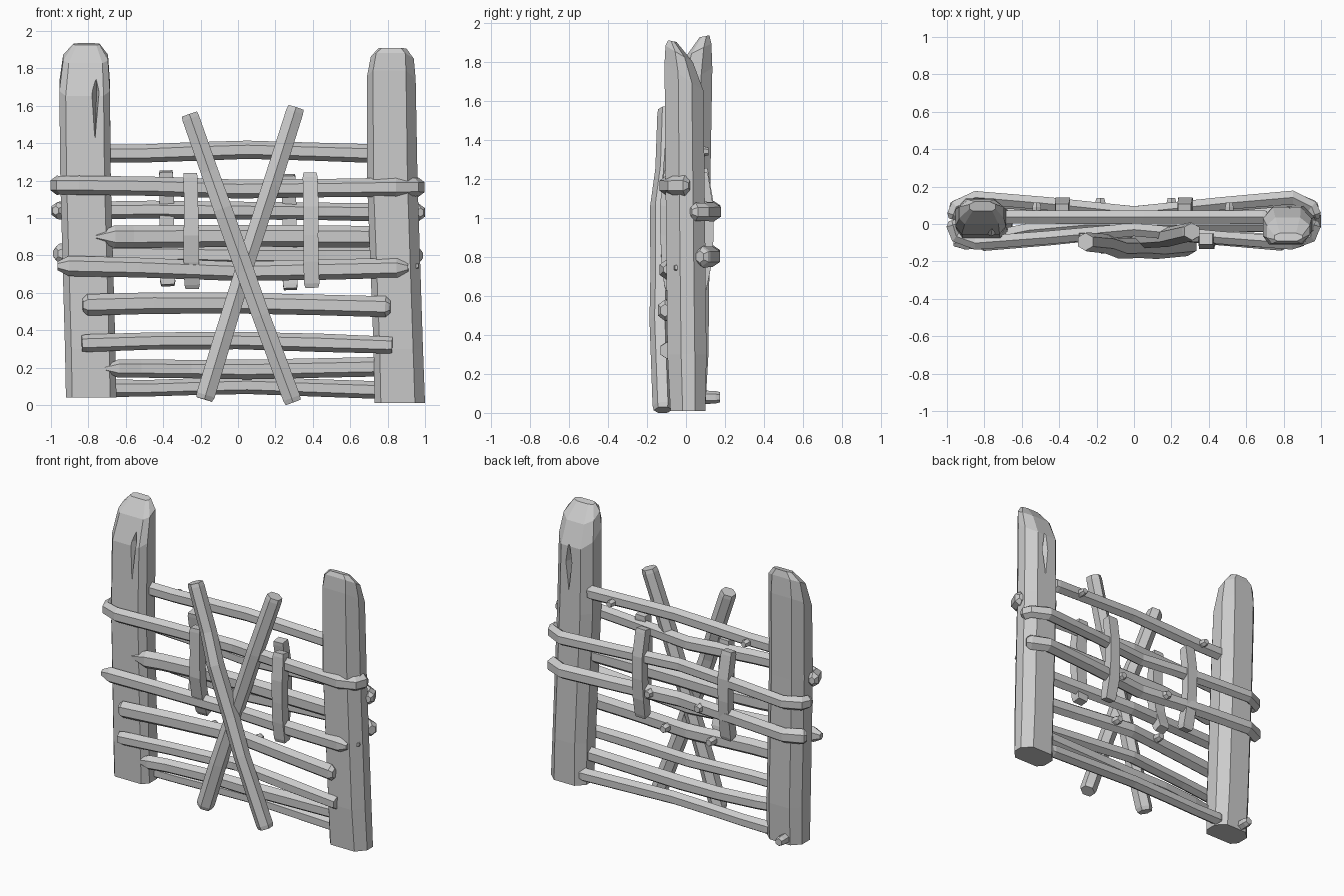
import bpy, bmesh, math, random
from mathutils import Vector

random.seed(4)
cube = bpy.data.objects.get("Cube")
if cube:
    bpy.data.objects.remove(cube)

wood = bpy.data.materials.new("weathered_grey")
wood.use_nodes = True
GREY = (0.6, 0.6, 0.6, 1)
wood.diffuse_color = GREY
wood.node_tree.nodes["Principled BSDF"].inputs["Base Color"].default_value = GREY


def loft(name, rings):
    """Skin a list of equal-length rings and cap both ends."""
    bm = bmesh.new()
    loops = [[bm.verts.new(p) for p in ring] for ring in rings]
    n = len(loops[0])
    for a, b in zip(loops, loops[1:]):
        for i in range(n):
            bm.faces.new((a[i], a[(i + 1) % n], b[(i + 1) % n], b[i]))
    bm.faces.new(loops[0])
    bm.faces.new(loops[-1])
    bmesh.ops.recalc_face_normals(bm, faces=bm.faces)
    mesh = bpy.data.meshes.new(name)
    bm.to_mesh(mesh)
    bm.free()
    mesh.materials.append(wood)
    obj = bpy.data.objects.new(name, mesh)
    bpy.context.collection.objects.link(obj)
    return obj


def beam(name, path, depth, height, sides=6, ends=(0.7, 0.7), ref=(0, 0, 1), tips=(0.025, 0.025)):
    """Sweep a polygon along a path; ends scale the chamfered tips of the given lengths."""
    pts = [Vector(p) for p in path]
    first = pts[0].lerp(pts[1], min(0.6, tips[0] / (pts[1] - pts[0]).length))
    last = pts[-1].lerp(pts[-2], min(0.6, tips[1] / (pts[-1] - pts[-2]).length))
    pts = [pts[0], first] + pts[1:-1] + [last, pts[-1]]
    rings = []
    for k, p in enumerate(pts):
        t = (pts[min(k + 1, len(pts) - 1)] - pts[max(k - 1, 0)]).normalized()
        side = t.cross(Vector(ref)).normalized()
        up = side.cross(t)
        s = ends[0] if k == 0 else ends[1] if k == len(pts) - 1 else random.uniform(0.96, 1.06)
        rings.append([p + side * (math.cos(a) * depth * s) + up * (math.sin(a) * height * s)
                      for a in (math.tau * (i + 0.5) / sides for i in range(sides))])
    return loft(name, rings)


# Hewn log section: broad flat front, chamfered corners
BACK = [(1, 0.4), (0.55, 1), (-0.6, 1), (-1, 0.4)]
RIGHT_LOG = BACK + [(-1, -0.55), (-0.75, -1), (0.75, -1), (1, -0.55)]
LEFT_LOG = BACK + [(-1, -0.55), (-0.75, -1), (0.6, -1), (1, -0.3)]


def post(name, section, levels):
    """Levels are (z, centre x, centre y, half x, half y, slope along y)."""
    return loft(name, [[(cx + u * hx, cy + v * hy, z + slope * v * hy) for u, v in section]
                       for z, cx, cy, hx, hy, slope in levels])


def crack(target, x, y, top, bottom, inward):
    """Cut a narrow V-shaped split into a post."""
    def tri(z, w, d):
        return [(x - w, y, z), (x + w, y, z), (x + w * 0.3, y + inward * d, z)]
    cutter = loft(target.name + "_crack_cutter",
                  [tri(bottom, 0.004, 0.02), tri(top - 0.06, 0.03, 0.08), tri(top + 0.06, 0.015, 0.03)])
    cutter.hide_render = True
    cutter.hide_viewport = True
    mod = target.modifiers.new("crack", 'BOOLEAN')
    mod.operation = 'DIFFERENCE'
    mod.object = cutter


# Gate posts with slanted, chipped tops
right_post = post("right_post", RIGHT_LOG, [
    (0.04, -0.785, 0.01, 0.135, 0.09, 0), (0.3, -0.79, 0.015, 0.135, 0.1, 0),
    (1.2, -0.815, 0.025, 0.135, 0.1, 0), (1.71, -0.82, 0.04, 0.135, 0.095, 0.6),
    (1.86, -0.815, 0.065, 0.12, 0.065, 0.5), (1.93, -0.81, 0.095, 0.07, 0.025, 0.2)])
left_post = post("left_post", LEFT_LOG, [
    (0.01, 0.865, 0.01, 0.135, 0.09, 0), (0.3, 0.857, 0.005, 0.132, 0.1, 0),
    (1.2, 0.825, -0.005, 0.135, 0.1, 0), (1.72, 0.82, -0.01, 0.13, 0.1, -0.7),
    (1.84, 0.825, -0.035, 0.115, 0.07, -0.6), (1.905, 0.825, -0.07, 0.075, 0.022, -0.2)])
crack(right_post, -0.765, -0.08, 1.74, 1.43, 1)
crack(left_post, 0.83, 0.11, 1.6, 1.35, -1)

# Straight rails held between the posts, two with a sharpened right end
for name, x0, x1, y, z0, zm, z1, h, tip in (
        ("top_rail", -0.71, 0.71, 0.037, 1.345, 1.365, 1.345, 0.05, 0.02),
        ("middle_rail", -0.76, 0.72, -0.005, 0.9, 0.905, 0.9, 0.058, 0.1),
        ("low_rail", -0.72, 0.76, -0.005, 0.195, 0.19, 0.205, 0.05, 0.08),
        ("bottom_rail", -0.68, 0.76, 0.05, 0.09, 0.105, 0.08, 0.045, 0.02)):
    pointed = tip > 0.05
    yf = y - 0.07 if pointed else y
    beam(name, [(x0, yf, z0), (x0 + 0.2, y * 0.6 + yf * 0.4, z0), (-0.25, y, (z0 + zm) / 2),
                (0.05, y, zm), (0.4, y, (z1 + zm) / 2), (x1, y, z1)],
         0.042, h, 6, (0.2 if pointed else 0.9, 0.9), tips=(tip, 0.025))


# Bowed rails lying over the faces of the posts, with optional hooked ends
def bowed_rail(name, xr, xl, face, mid, z, zm, depth, h, hook=0.0, ends=(0.6, 0.6), tip=0.025):
    def half(x):
        pts = [(x, face, z), (x * 0.55, face * 0.6 + mid * 0.4, z * 0.5 + zm * 0.5)]
        if hook:
            out = math.copysign(0.1, x)
            pts.insert(0, (x + out, face * 0.65, z))
            pts.insert(0, (x + out * 1.25, face * 0.6 - math.copysign(hook, face), z))
        return pts
    path = [(a, b, c + 0.01) for a, b, c in half(xr)] + [(0, mid, zm)] + half(xl)[::-1]
    return beam(name, path, depth, h, 6, ends, tips=(tip, tip))


bowed_rail("front_upper_rail", -0.85, 0.845, -0.102, -0.03, 1.165, 1.155, 0.04, 0.05, 0.08, (0.5, 0.5))
bowed_rail("front_lower_rail", -0.965, 0.91, -0.102, -0.035, 0.735, 0.715, 0.042, 0.052, 0, (0.45, 0.4), 0.06)
bowed_rail("front_third_rail", -0.83, 0.815, -0.108, -0.03, 0.525, 0.545, 0.042, 0.055)
bowed_rail("front_fourth_rail", -0.835, 0.825, -0.098, -0.03, 0.32, 0.345, 0.042, 0.047, 0, (0.9, 0.9))
bowed_rail("back_upper_rail", -0.85, 0.85, 0.142, 0.06, 1.03, 1.04, 0.04, 0.047, 0.06, (0.5, 0.5))
bowed_rail("back_lower_rail", -0.85, 0.85, 0.135, 0.055, 0.8, 0.8, 0.045, 0.052, 0.01)

# Crossed braces on the front
Y = (0, 1, 0)
beam("front_brace", [(-0.26, -0.095, 1.555), (-0.153, -0.105, 1.25), (-0.082, -0.13, 1.05),
                     (0.036, -0.128, 0.72), (0.122, -0.135, 0.48), (0.295, -0.118, 0.015)],
     0.055, 0.053, 6, (0.9, 0.9), Y)
beam("rear_brace", [(0.31, -0.04, 1.59), (0.18, -0.07, 1.18), (0.03, -0.08, 0.72),
                    (-0.08, -0.1, 0.36), (-0.18, -0.105, 0.03)],
     0.055, 0.052, 6, (0.9, 0.9), Y)

# Upright slats clamping the rails, bowed outward in the middle
for name, x, z0, z1, foot, middle, head in (
        ("front_right_slat", -0.25, 0.63, 1.24, -0.01, -0.085, -0.08),
        ("front_left_slat", 0.39, 0.63, 1.24, -0.075, -0.1, -0.08),
        ("back_right_slat", -0.38, 0.64, 1.25, 0.07, 0.11, 0.08),
        ("back_left_slat", 0.275, 0.62, 1.23, 0.07, 0.11, 0.08)):
    beam(name, [(x + 0.005, foot, z0), (x, (foot + 2 * middle) / 3, z0 + 0.14), (x, middle, z0 + 0.28),
                (x, middle, z1 - 0.18), (x - 0.005, head, z1)],
         0.055, 0.045, 4, (0.9, 0.9), Y)

# Wooden pegs poking out of the back
for i, (x, y, z, r) in enumerate(((-0.52, 0.1, 1.34, 0.026), (0.51, 0.1, 1.34, 0.026),
                                  (-0.18, 0.125, 0.81, 0.03), (0.2, 0.125, 0.81, 0.03),
                                  (-0.2, 0.025, 0.545, 0.03), (0.15, 0.025, 0.545, 0.03),
                                  (-0.83, 0.16, 0.08, 0.034))):
    beam(f"back_peg_{i + 1}", [(x, y - 0.06, z), (x, y + 0.015, z)], r, r, 6, (1, 0.75))

# Small knot on the outside of the left post
beam("post_knot", [(0.92, -0.05, 0.74), (0.965, -0.05, 0.745)], 0.018, 0.026, 5, (1, 0.5))
